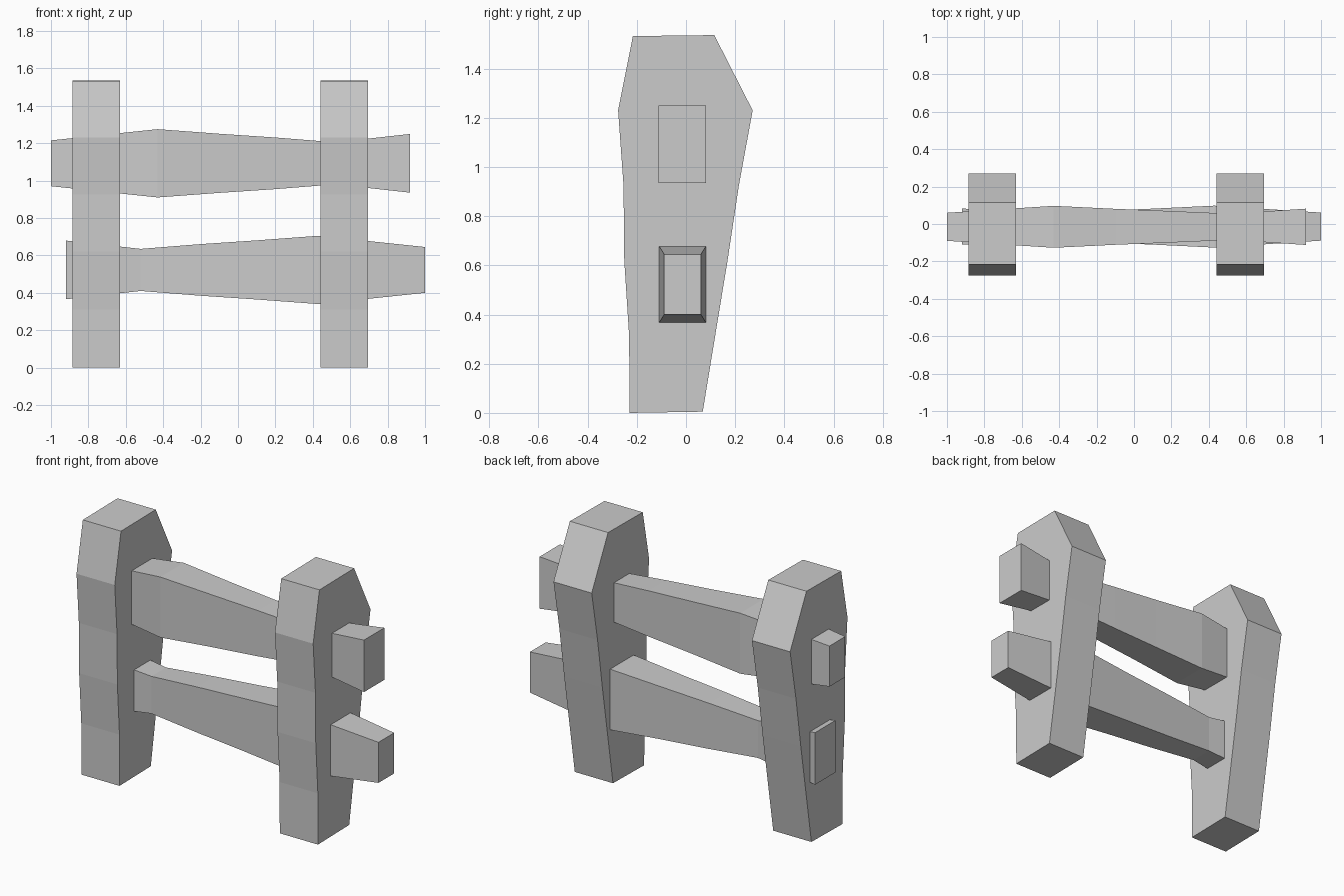
import bpy, bmesh

if "Cube" in bpy.data.objects:
    bpy.data.objects.remove(bpy.data.objects["Cube"])


def loft(name, rings):
    """Skin a list of equal-length point rings and cap both ends."""
    bm = bmesh.new()
    loops = [[bm.verts.new(p) for p in ring] for ring in rings]
    n = len(loops[0])
    for a, b in zip(loops, loops[1:]):
        for i in range(n):
            j = (i + 1) % n
            bm.faces.new((a[i], a[j], b[j], b[i]))
    bm.faces.new(loops[0][::-1])
    bm.faces.new(loops[-1])
    bmesh.ops.recalc_face_normals(bm, faces=bm.faces[:])
    mesh = bpy.data.meshes.new(name)
    bm.to_mesh(mesh)
    bm.free()
    obj = bpy.data.objects.new(name, mesh)
    bpy.context.collection.objects.link(obj)
    return obj


# Posts: side profile levels as (z front, y front, z back, y back)
LEVELS = [(0.0, -0.23, 0.005, 0.068), (0.31, -0.231, 0.31, 0.118),
          (0.62, -0.251, 0.62, 0.169), (0.925, -0.254, 0.925, 0.215),
          (1.23, -0.276, 1.23, 0.271), (1.532, -0.216, 1.536, 0.115)]


def post(name, x0, x1):
    loft(name, [[(x0, yf, zf), (x1, yf, zf), (x1, yb, zb), (x0, yb, zb)]
                for zf, yf, zb, yb in LEVELS])


post("left_post", -0.885, -0.63)
post("right_post", 0.44, 0.695)

# Rails: tapered beam stations as (x, half width, half height)
STATIONS = [(-1.0, 0.075, 0.1225), (-0.43, 0.112, 0.1825), (-0.1, 0.096, 0.158),
            (0.2, 0.084, 0.138), (0.52, 0.07, 0.1125), (0.92, 0.097, 0.157)]


def rail(name, side, y, z):
    loft(name, [[(side * x, y - w, z - h), (side * x, y + w, z - h),
                 (side * x, y + w, z + h), (side * x, y - w, z + h)]
                for x, w, h in STATIONS])


rail("upper_rail", 1, -0.015, 1.0925)
rail("lower_rail", -1, -0.014, 0.5225)
